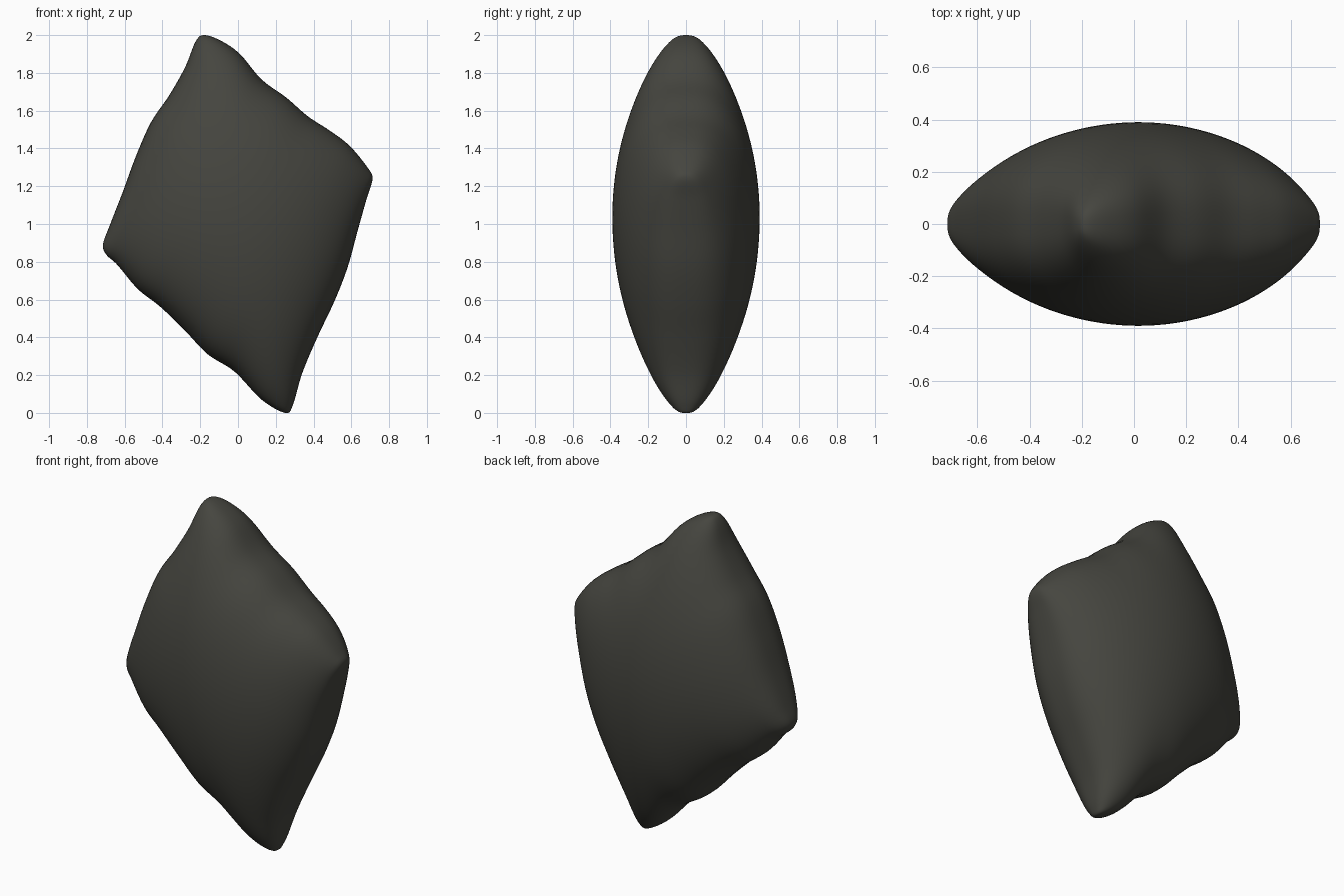
import bpy
import bmesh
import math
from mathutils import Vector

cube = bpy.data.objects.get("Cube")
if cube:
    bpy.data.objects.remove(cube, do_unlink=True)

N = 56              # grid cells along each side
HALF_DEPTH = 0.39
FULLNESS = 0.385    # how quickly the stuffing swells away from the seam
FADE = 6            # how quickly the seam ripples die out towards the middle

# Seam outline in x, z; each side starts at a corner
SIDES = [
    [(-.18, 2.0), (-.225, 1.965), (-.28, 1.83), (-.365, 1.68), (-.46, 1.54), (-.54, 1.36), (-.61, 1.17), (-.68, .99)],
    [(-.715, .89), (-.695, .835), (-.64, .785), (-.53, .655), (-.415, .565), (-.285, .44), (-.16, .31), (-.02, .22), (.125, .07)],
    [(.25, 0), (.29, .04), (.34, .21), (.42, .4), (.51, .59), (.58, .77), (.635, .97), (.68, 1.13)],
    [(.712, 1.24), (.685, 1.3), (.59, 1.415), (.485, 1.495), (.37, 1.57), (.255, 1.67), (.125, 1.765), (.01, 1.9), (-.09, 1.97)],
]


def smooth_side(index):
    """Rounded curve through one side, carried on from its neighbours."""
    before, side, after = (SIDES[(index + k) % 4] for k in (-1, 0, 1))
    p = [Vector(q) for q in [before[-1]] + side + after[:2]]
    path = []
    for a, b, c, d in zip(p, p[1:], p[2:], p[3:]):
        for k in range(10):
            t = k / 10
            path.append(b + ((c - a) * t + (2 * a - 5 * b + 4 * c - d) * t * t
                             + (3 * b - a - 3 * c + d) * t ** 3) / 2)
    return path + [Vector(after[0])]


def sample(path, s):
    """Point at the fraction s of the length of a path."""
    lengths = [(b - a).length for a, b in zip(path, path[1:])]
    left = s * sum(lengths)
    for a, b, length in zip(path, path[1:], lengths):
        if left <= length:
            return a.lerp(b, left / length)
        left -= length
    return path[-1].copy()


# Grid lines crowd towards the seam so its rounding stays smooth
steps = [(1 - math.cos(math.pi * i / N)) / 2 for i in range(N + 1)]


def ripples(path):
    """Offsets of a side from the straight line between its corners."""
    return [sample(path, s) - path[0].lerp(path[-1], s) for s in steps]


sides = [smooth_side(i) for i in range(4)]
top_left, low_left, low_right, top_right = (path[0] for path in sides)
left, bottom, right, top = (ripples(path) for path in sides)
right.reverse()
top.reverse()


def panel_point(i, j):
    """Straight-sided panel plus seam ripples: i runs across, j runs down."""
    s, t = steps[i], steps[j]
    flat = top_left.lerp(top_right, s).lerp(low_left.lerp(low_right, s), t)
    return (flat + left[j] * (1 - s) ** FADE + right[j] * s ** FADE
            + top[i] * (1 - t) ** FADE + bottom[i] * t ** FADE)


# Two stuffed panels joined along the seam
bm = bmesh.new()
seam = {}
for sign in (-1, 1):
    grid = {}
    for i in range(N + 1):
        for j in range(N + 1):
            on_seam = i in (0, N) or j in (0, N)
            if on_seam and (i, j) in seam:
                grid[i, j] = seam[i, j]
                continue
            swell = 16 * steps[i] * (1 - steps[i]) * steps[j] * (1 - steps[j])
            depth = 0 if on_seam else HALF_DEPTH * swell ** FULLNESS
            x, z = panel_point(i, j)
            grid[i, j] = bm.verts.new((x, sign * depth, z))
            if on_seam:
                seam[i, j] = grid[i, j]
    for i in range(N):
        for j in range(N):
            bm.faces.new([grid[i, j], grid[i, j + 1], grid[i + 1, j + 1], grid[i + 1, j]][::-sign])
for face in bm.faces:
    face.smooth = True
mesh = bpy.data.meshes.new("pillow")
bm.to_mesh(mesh)
bm.free()
pillow = bpy.data.objects.new("pillow", mesh)
bpy.context.collection.objects.link(pillow)

# Dark fabric
fabric = bpy.data.materials.new("charcoal fabric")
fabric.use_nodes = True
colour = (0.06, 0.06, 0.05, 1)
fabric.diffuse_color = colour
fabric.node_tree.nodes["Principled BSDF"].inputs["Base Color"].default_value = colour
mesh.materials.append(fabric)
